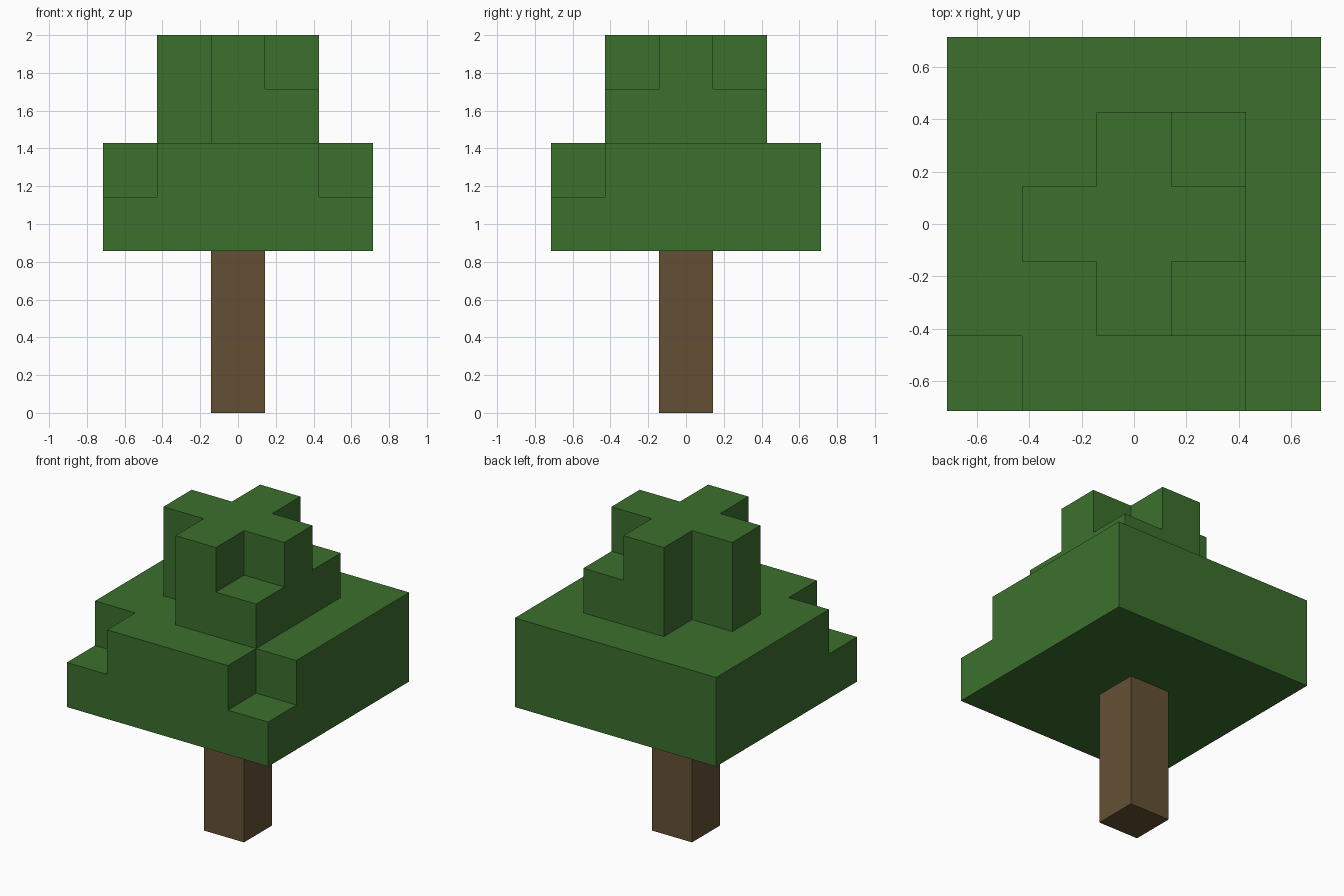
import bpy
import bmesh
from mathutils import Vector

U = 2 / 7  # edge of one block; the tree is seven blocks tall

cube = bpy.data.objects.get("Cube")
if cube:
    bpy.data.objects.remove(cube, do_unlink=True)


def make_material(name, rgb):
    mat = bpy.data.materials.new(name)
    mat.use_nodes = True
    color = (*rgb, 1)
    mat.diffuse_color = color
    bsdf = next(n for n in mat.node_tree.nodes if n.type == 'BSDF_PRINCIPLED')
    bsdf.inputs["Base Color"].default_value = color
    return mat


def make_blocks(name, cells, mat):
    """Build one closed shell around a set of unit grid cells."""
    bm = bmesh.new()
    cells = set(cells)
    for cell in cells:
        for axis in range(3):
            for sign in (-1, 1):
                n = Vector((0, 0, 0))
                n[axis] = sign
                if tuple(int(a + b) for a, b in zip(cell, n)) in cells:
                    continue
                # outward quad on an exposed side
                u = Vector((0, 0, 0))
                u[(axis + 1) % 3] = 1
                v = n.cross(u)
                centre = Vector(cell) + Vector((0, 0, 0.5)) + n / 2
                corners = [(-1, -1), (1, -1), (1, 1), (-1, 1)]
                bm.faces.new([bm.verts.new((centre + (u * a + v * b) / 2) * U)
                              for a, b in corners])
    bmesh.ops.remove_doubles(bm, verts=bm.verts, dist=0.001)
    # merge coplanar quads into large flat faces
    bmesh.ops.dissolve_limit(bm, angle_limit=0.01, verts=bm.verts, edges=bm.edges)
    mesh = bpy.data.meshes.new(name)
    bm.to_mesh(mesh)
    bm.free()
    mesh.materials.append(mat)
    obj = bpy.data.objects.new(name, mesh)
    bpy.context.collection.objects.link(obj)
    return obj


def square(radius, z):
    span = range(-radius, radius + 1)
    return {(x, y, z) for x in span for y in span}


leaf_green = make_material("leaf green", (0.045, 0.163, 0.027))
bark_brown = make_material("bark brown", (0.128, 0.081, 0.034))

# Trunk
make_blocks("trunk", {(0, 0, z) for z in range(3)}, bark_brown)

# Foliage: two wide layers, the upper one missing its front corners
leaves = square(2, 3) | square(2, 4)
leaves -= {(side * 2, -2, 4) for side in (-1, 1)}
# Crown: a cross on top, with two corner blocks kept on one side below it
leaves |= {c for c in square(1, 5) if c[0] > 0 or c[1] == 0 or c[0] == 0}
leaves |= {c for c in square(1, 6) if c[0] * c[1] == 0}
make_blocks("foliage", leaves, leaf_green)
